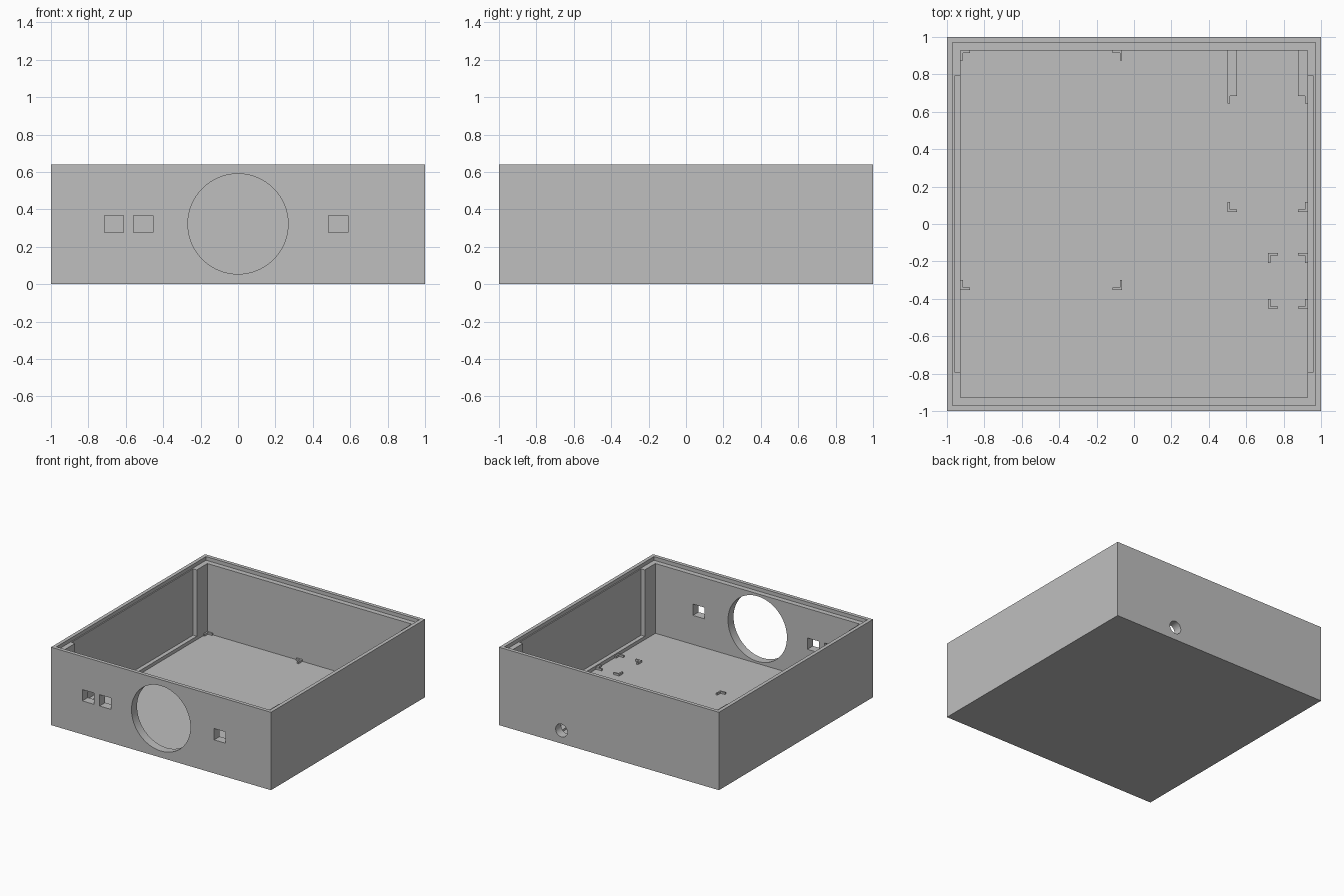
import bpy
import math

cube = bpy.data.objects.get("Cube")
if cube:
    bpy.data.objects.remove(cube, do_unlink=True)

# Main dimensions
HEIGHT, FLOOR, LEDGE = 0.64, 0.037, 0.61
INNER, LIP = 0.928, 0.97
POST_TOP = 0.053

gray = bpy.data.materials.new("plain_gray")
gray.use_nodes = True
gray.diffuse_color = (0.52, 0.52, 0.52, 1)
gray.node_tree.nodes["Principled BSDF"].inputs["Base Color"].default_value = (0.52, 0.52, 0.52, 1)


def box(name, x, y, z):
    """Axis-aligned box from (low, high) ranges."""
    bpy.ops.mesh.primitive_cube_add(size=1)
    ob = bpy.context.object
    ob.name = name
    ranges = (x, y, z)
    for v in ob.data.vertices:
        v.co = [r[0] if c < 0 else r[1] for c, r in zip(v.co, ranges)]
    ob.data.materials.append(gray)
    return ob


def round_cutter(name, x, y, z, radius):
    """Cylinder along y."""
    bpy.ops.mesh.primitive_cylinder_add(vertices=64, radius=radius, depth=0.3,
                                        location=(x, y, z), rotation=(math.pi / 2, 0, 0))
    ob = bpy.context.object
    ob.name = name
    ob.data.materials.append(gray)
    return ob


def cut(target, cutter):
    """Subtract the cutter, then remove it."""
    cutter.hide_render = True
    mod = target.modifiers.new("cut", 'BOOLEAN')
    mod.operation = 'DIFFERENCE'
    mod.solver = 'EXACT'
    mod.object = cutter
    bpy.context.view_layer.objects.active = target
    bpy.ops.object.modifier_apply(modifier=mod.name)
    bpy.data.objects.remove(cutter, do_unlink=True)


# Open box with a stepped rim
shell = box("enclosure_shell", (-1, 1), (-1, 1), (0, HEIGHT))
cut(shell, box("cavity", (-INNER, INNER), (-INNER, INNER), (FLOOR, 1)))
cut(shell, box("rim_step", (-LIP, LIP), (-LIP, LIP), (LEDGE, 1)))

# Shallow pockets inside both side walls
for side in (-1, 1):
    x = sorted((side * 0.9, side * 0.961))
    cut(shell, box("side_pocket", x, (-0.79, 0.79), (0.065, 0.625)))

# Front openings: large round one and three square ones
cut(shell, round_cutter("front_round_opening", 0, -1, 0.322, 0.268))
for x in (-0.663, -0.506, 0.535):
    cut(shell, box("front_square_opening", (x - 0.052, x + 0.052), (-1.1, -0.9), (0.275, 0.368)))

# Cable hole in the back wall
cut(shell, round_cutter("back_cable_hole", 0.432, 1, 0.107, 0.053))

bpy.ops.object.select_all(action='DESELECT')
shell.select_set(True)
bpy.context.view_layer.objects.active = shell
bpy.ops.object.shade_smooth_by_angle(angle=math.radians(30))


def corner_bracket(name, x, y, dx, dy, depth=0.013, arm=0.052, thick=0.013):
    """L-shaped locator on the floor; dx, dy point towards the board."""
    z = (FLOOR - 0.01, POST_TOP)
    box(name + "_cross_arm", sorted((x, x + dx * arm)), sorted((y, y + dy * depth)), z)
    box(name + "_long_arm", sorted((x, x + dx * thick)),
        sorted((y + dy * depth, y + dy * (depth + 0.04))), z)


# Corner brackets for the three boards: x range, y range, depth of the rear arms
boards = {
    "main_board": ((-INNER, -0.063), (-0.353, INNER), 0.013),
    "rear_board": ((0.5, INNER), (0.064, INNER), 0.243),
    "small_board": ((0.717, INNER), (-0.453, -0.155), 0.013),
}
for name, (xs, ys, rear_depth) in boards.items():
    for x, dx in zip(xs, (1, -1)):
        corner_bracket(name + "_front_bracket", x, ys[0], dx, 1)
        corner_bracket(name + "_rear_bracket", x, ys[1], dx, -1, rear_depth)
